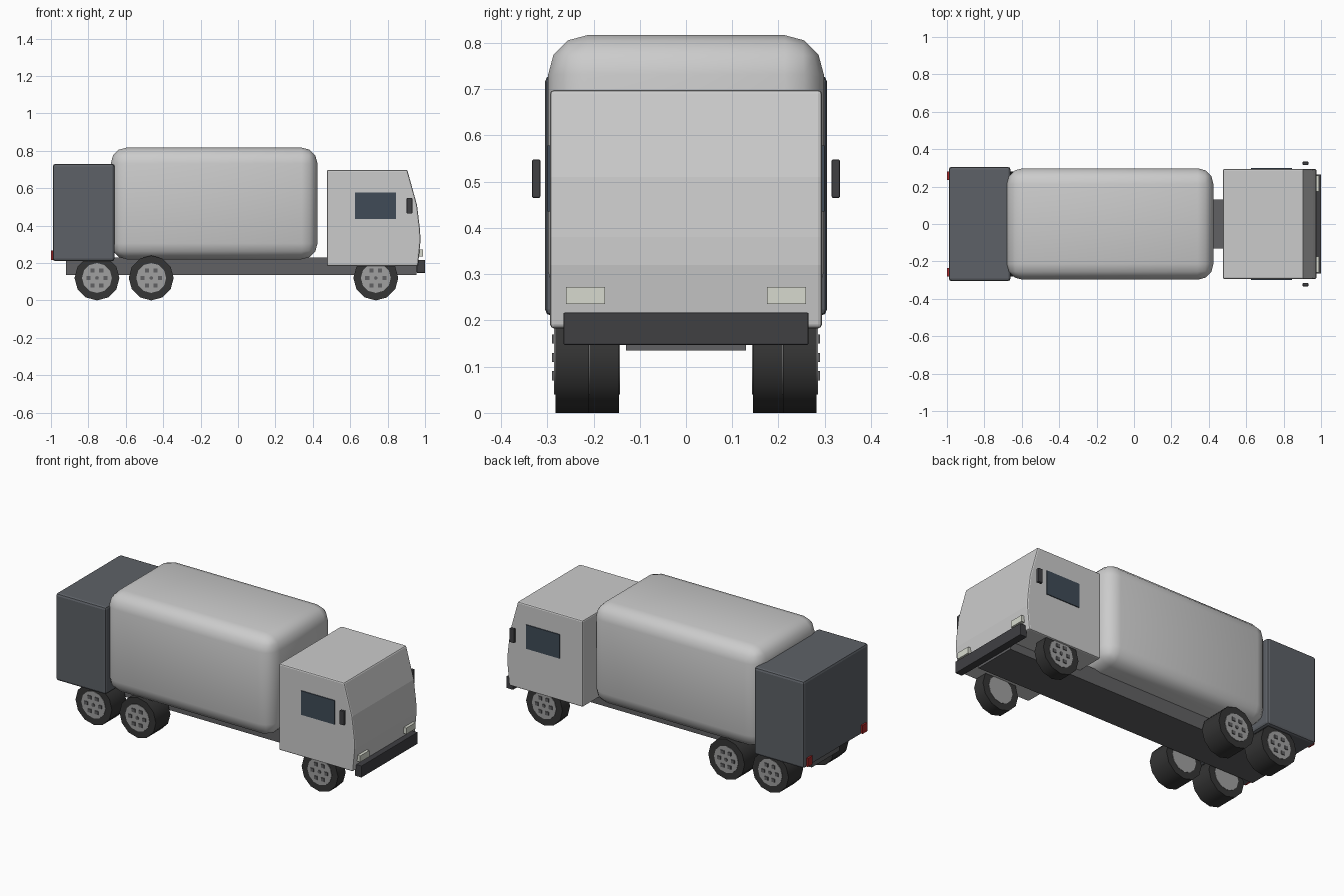
import bpy, bmesh
from math import pi, cos, sin

if "Cube" in bpy.data.objects:
    bpy.data.objects.remove(bpy.data.objects["Cube"])


def mat(name, r, g, b):
    m = bpy.data.materials.new(name)
    m.diffuse_color = (r, g, b, 1)
    m.use_nodes = True
    m.node_tree.nodes["Principled BSDF"].inputs["Base Color"].default_value = m.diffuse_color
    return m


RUBBER = mat("rubber", 0.035, 0.035, 0.035)
DARK = mat("dark_trim", 0.05, 0.05, 0.055)
STEEL = mat("chassis_grey", 0.12, 0.12, 0.125)
SLATE = mat("hopper_slate", 0.11, 0.12, 0.135)
GLASS = mat("glass", 0.05, 0.07, 0.095)
LAMP = mat("lamp_white", 0.68, 0.7, 0.62)
RED = mat("lamp_red", 0.4, 0.02, 0.02)
HUB = mat("hub_grey", 0.35, 0.35, 0.35)


def finish(ob, name, material=None, bevel=0, segments=2):
    ob.name = name
    if material:
        ob.data.materials.append(material)
    if bevel:
        b = ob.modifiers.new("bevel", 'BEVEL')
        b.width, b.segments, b.limit_method = bevel, segments, 'ANGLE'
    return ob


def box(name, x, y, z, material=None, bevel=0, segments=2):
    """Box from (min, max) ranges on each axis."""
    bpy.ops.mesh.primitive_cube_add(size=1)
    ob = bpy.context.object
    for v in ob.data.vertices:
        v.co = [r[0] + (c + 0.5) * (r[1] - r[0]) for c, r in zip(v.co, (x, y, z))]
    return finish(ob, name, material, bevel, segments)


def pair(name, x, y, z, *args):
    box("left_" + name, x, y, z, *args)
    box("right_" + name, x, (-y[1], -y[0]), z, *args)


def disc(name, x, z, r, y0, y1, sides, material):
    bpy.ops.mesh.primitive_cylinder_add(vertices=sides, radius=r, depth=abs(y1 - y0),
                                        location=(x, (y0 + y1) / 2, z), rotation=(pi / 2, 0, 0))
    ob = finish(bpy.context.object, name, material)
    bpy.ops.object.shade_smooth_by_angle(angle=0.7)
    return ob


# chassis
box("chassis", (-0.92, 0.955), (-0.13, 0.13), (0.135, 0.23), STEEL)

# rounded load body
body = box("load_body", (-0.68, 0.425), (-0.298, 0.298), (0.22, 0.817), None, 0.085, 3)
body.data.polygons.foreach_set("use_smooth", [True] * 6)

# rear hopper
box("rear_hopper", (-0.99, -0.66), (-0.305, 0.305), (0.21, 0.73), SLATE, 0.014)

# cab, side profile extruded across the width
profile = [(0.475, 0.183), (0.475, 0.698), (0.905, 0.698), (0.957, 0.51),
           (0.973, 0.38), (0.976, 0.32), (0.962, 0.183)]
bm = bmesh.new()
face = bm.faces.new([bm.verts.new((x, -0.294, z)) for x, z in profile])
ext = bmesh.ops.extrude_face_region(bm, geom=[face])
for v in ext["geom"]:
    if isinstance(v, bmesh.types.BMVert):
        v.co.y = 0.294
bmesh.ops.recalc_face_normals(bm, faces=bm.faces[:])
mesh = bpy.data.meshes.new("cab")
bm.to_mesh(mesh)
bm.free()
cab = bpy.data.objects.new("cab", mesh)
bpy.context.collection.objects.link(cab)
finish(cab, "cab", None, 0.008, 2).modifiers["bevel"].angle_limit = 0.9

# cab fittings
pair("side_window", (0.625, 0.845), (0.28, 0.299), (0.435, 0.578), GLASS)
pair("mirror", (0.902, 0.932), (0.315, 0.333), (0.465, 0.548), DARK, 0.003)
pair("headlight", (0.955, 0.988), (0.175, 0.26), (0.235, 0.272), LAMP)
box("front_bumper", (0.955, 1.0), (-0.265, 0.265), (0.147, 0.217), DARK, 0.003)

# tail lamps
pair("tail_lamp", (-1.0, -0.97), (0.235, 0.28), (0.217, 0.267), RED)

# wheels: single in front, wide twins at the rear
R = 0.12
for axle, x, inner in (("front", 0.737, 0.21), ("middle", -0.464, 0.145), ("rear", -0.754, 0.145)):
    for side, s in (("left", 1), ("right", -1)):
        tag = f"{side}_{axle}_"
        disc(tag + "tire", x, R, R, s * inner, s * 0.282, 12, RUBBER)
        disc(tag + "hub", x, R, 0.08, s * (inner - 0.002), s * 0.285, 12, HUB)
        for i in range(6):
            a = i * pi / 3
            cx, cz = x + 0.046 * cos(a), R + 0.046 * sin(a)
            box(f"{tag}lug_{i}", (cx - 0.011, cx + 0.011), sorted((s * 0.28, s * 0.29)),
                (cz - 0.01, cz + 0.01), STEEL)
        disc(tag + "hub_cap", x, R, 0.01, s * 0.28, s * 0.29, 8, STEEL)
